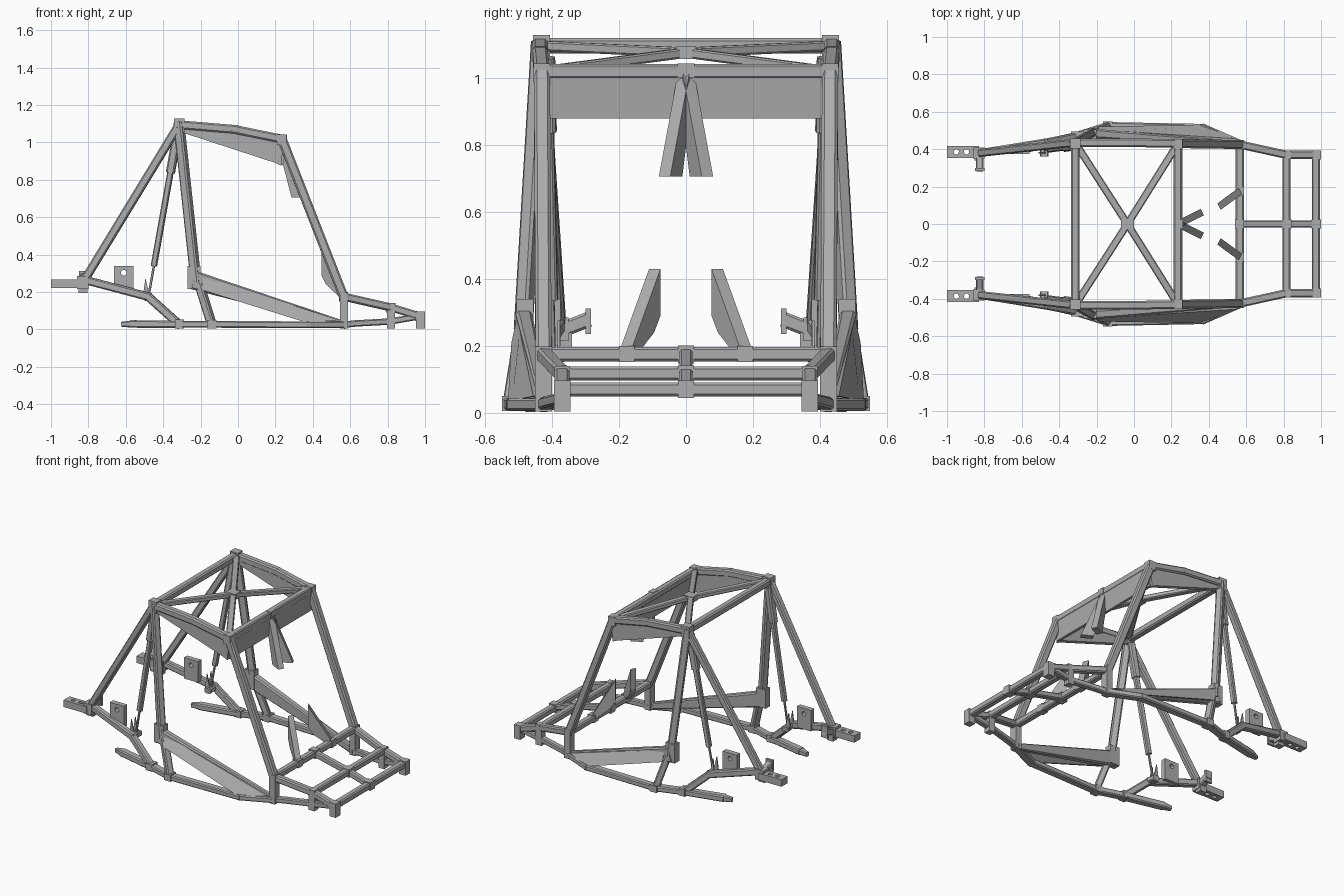
import bpy, bmesh, math
from mathutils import Vector

cube = bpy.data.objects.get("Cube")
if cube:
    bpy.data.objects.remove(cube, do_unlink=True)

steel = bpy.data.materials.new("frame_grey")
steel.use_nodes = True
GREY = (0.42, 0.42, 0.42, 1)
steel.diffuse_color = GREY
steel.node_tree.nodes["Principled BSDF"].inputs["Base Color"].default_value = GREY
T = 0.046  # standard tube width


def finish(name, bm, mirror):
    bmesh.ops.recalc_face_normals(bm, faces=bm.faces)
    mesh = bpy.data.meshes.new(name)
    bm.to_mesh(mesh)
    bm.free()
    mesh.materials.append(steel)
    ob = bpy.data.objects.new(name, mesh)
    bpy.context.collection.objects.link(ob)
    if mirror:
        mod = ob.modifiers.new("Mirror", 'MIRROR')
        mod.use_axis = (False, True, False)
        mod.use_mirror_merge = False
    return ob


def bridge(bm, a, b):
    """Close two matching rings into a solid."""
    n = len(a)
    bm.faces.new(a)
    bm.faces.new(b[::-1])
    for i in range(n):
        j = (i + 1) % n
        bm.faces.new((a[i], b[i], b[j], a[j]))


def beam(name, path, start=(T, T), end=None, mirror=True, extend=0.012):
    """Chamfered square tube along a path, (width, height) tapering start to end."""
    end = end or start
    pts = [Vector(p) for p in path]
    bm = bmesh.new()
    count = len(pts) - 1
    for k in range(count):
        p, q = pts[k], pts[k + 1]
        d = (q - p).normalized()
        side = d.cross(Vector((0, 0, 1)))
        side = side.normalized() if side.length > 0.05 else Vector((0, 1, 0))
        up = side.cross(d)
        rings = []
        for c, t in ((p - d * extend, k / count), (q + d * extend, (k + 1) / count)):
            w = (start[0] + (end[0] - start[0]) * t) / 2
            h = (start[1] + (end[1] - start[1]) * t) / 2
            c0 = min(w, h) * 0.35
            prof = [(w, h - c0), (w - c0, h), (c0 - w, h), (-w, h - c0),
                    (-w, c0 - h), (c0 - w, -h), (w - c0, -h), (w, c0 - h)]
            rings.append([bm.verts.new(c + side * u + up * v) for u, v in prof])
        bridge(bm, *rings)
    return finish(name, bm, mirror)


def prism(name, outline, offset, mirror=True):
    """Flat outline thickened by an offset vector."""
    bm = bmesh.new()
    off = Vector(offset)
    a = [bm.verts.new(Vector(p) - off / 2) for p in outline]
    b = [bm.verts.new(Vector(p) + off / 2) for p in outline]
    bridge(bm, a, b)
    return finish(name, bm, mirror)


def box(name, lo, hi, mirror=True):
    x0, y0, z0 = lo
    x1, y1, z1 = hi
    z = (z0 + z1) / 2
    return prism(name, [(x0, y0, z), (x1, y0, z), (x1, y1, z), (x0, y1, z)],
                 (0, 0, z1 - z0), mirror)


def drilled_plate(name, size, holes, radius, thick, place):
    """Rectangle with round holes; place maps flat coordinates to the model."""
    curve = bpy.data.curves.new(name, 'CURVE')
    curve.dimensions = '2D'
    curve.fill_mode = 'BOTH'
    curve.extrude = thick / 2
    w, h = size[0] / 2, size[1] / 2
    loops = [[(-w, -h), (w, -h), (w, h), (-w, h)]]
    for hx, hy in holes:
        loops.append([(hx + radius * math.cos(math.tau * i / 16),
                       hy + radius * math.sin(math.tau * i / 16)) for i in range(16)])
    for loop in loops:
        sp = curve.splines.new('POLY')
        sp.points.add(len(loop) - 1)
        for pt, (u, v) in zip(sp.points, loop):
            pt.co = (u, v, 0, 1)
        sp.use_cyclic_u = True
    temp = bpy.data.objects.new(name + "_outline", curve)
    bpy.context.collection.objects.link(temp)
    mesh = bpy.data.meshes.new_from_object(
        temp.evaluated_get(bpy.context.evaluated_depsgraph_get()))
    bpy.data.objects.remove(temp, do_unlink=True)
    bm = bmesh.new()
    bm.from_mesh(mesh)
    bpy.data.meshes.remove(mesh)
    bmesh.ops.remove_doubles(bm, verts=bm.verts, dist=0.0001)
    for v in bm.verts:
        v.co = place(*v.co)
    for f in bm.faces:
        f.smooth = False
        f.material_index = 0
    return finish(name, bm, True)


# Main joints on the +y side
roof_rear = (-0.315, 0.435, 1.095)
roof_front = (0.235, 0.43, 1.018)
cowl = (0.565, 0.425, 0.175)
cowl_low = (0.565, 0.425, 0.025)
sill_rear = (-0.14, 0.52, 0.027)
sill_tail = (-0.315, 0.465, 0.027)
hoop_foot = (-0.225, 0.485, 0.26)
rear_end = (-0.82, 0.38, 0.265)
spring_seat = (-0.48, 0.435, 0.175)


def flip(p):
    return (p[0], -p[1], p[2])


# Roof: rails, cross bars, X brace, deep side plates and header
beam("roof_rail", [roof_rear, (-0.02, 0.435, 1.07), roof_front])
beam("roof_rear_bar", [roof_rear, flip(roof_rear)], mirror=False)
beam("roof_front_bar", [roof_front, flip(roof_front)], mirror=False)
beam("roof_brace", [roof_rear, (-0.035, 0, 1.075), roof_front], (0.04, 0.03))
box("roof_brace_hub", (-0.07, -0.03, 1.055), (0, 0.03, 1.093), False)
prism("roof_side_plate", [(-0.3, 0.43, 1.11), (0.245, 0.43, 1.03), (0.232, 0.43, 0.875),
                          (0.2, 0.43, 0.89), (-0.29, 0.43, 1.05)], (0, 0.03, 0))
prism("header_plate", [(0.25, -0.43, 1.035), (0.25, 0.43, 1.035),
                       (0.235, 0.43, 0.878), (0.235, -0.43, 0.878)], (0.018, 0, 0), False)
box("roof_rear_joint", (-0.343, 0.405, 1.05), (-0.285, 0.457, 1.127))
box("roof_front_joint", (0.208, 0.405, 0.985), (0.26, 0.455, 1.043))
box("header_joint", (0.225, -0.025, 1.0), (0.262, 0.025, 1.043), False)

# Pillars and rear stays
beam("front_pillar", [roof_front, cowl], (0.048, 0.05))
beam("main_hoop_leg", [roof_rear, hoop_foot], (0.046, 0.05))
beam("rear_stay", [roof_rear, rear_end], (0.042, 0.044))
box("hoop_foot_bracket", (-0.27, 0.455, 0.215), (-0.2, 0.505, 0.34))
beam("hoop_foot_strut", [(-0.205, 0.487, 0.235), sill_rear], (0.046, 0.044))

# Sills, flared side rail and rear lower rails
beam("sill", [sill_tail, sill_rear, (0.37, 0.51, 0.025), cowl_low], (0.05, 0.036))
beam("side_diagonal", [hoop_foot, cowl_low], (0.05, 0.1), (0.03, 0.04))
prism("side_flare", [(-0.19, 0.498, 0.285), (0.54, 0.45, 0.05), (0.37, 0.525, 0.035),
                     (-0.13, 0.54, 0.03), (-0.19, 0.515, 0.21)][:3] + [(-0.19, 0.515, 0.21)],
      (0, 0.012, 0))
box("sill_rear_joint", (-0.165, 0.49, 0.006), (-0.115, 0.549, 0.05))
box("sill_tail_joint", (-0.337, 0.44, 0.006), (-0.29, 0.495, 0.052))
beam("rear_lower_rail", [rear_end, spring_seat, sill_tail], (0.042, 0.044))
beam("sill_tail_bar", [sill_tail, (-0.56, 0.41, 0.029)], (0.05, 0.04))
beam("sill_tail_tip", [(-0.57, 0.408, 0.029), (-0.61, 0.4, 0.027)], (0.048, 0.038), (0.026, 0.028))

# Rear mounts
box("rear_knuckle", (-0.86, 0.35, 0.215), (-0.8, 0.41, 0.285))
beam("rear_cross_stub", [(-0.825, 0.39, 0.24), (-0.825, 0.3, 0.275)], (0.042, 0.046))
box("rear_stub_plate", (-0.85, 0.284, 0.235), (-0.8, 0.3, 0.312))
box("rear_knuckle_lug", (-0.852, 0.34, 0.195), (-0.805, 0.385, 0.24))
drilled_plate("rear_bumper_mount", (0.17, 0.064), [(-0.035, 0), (0.02, 0)], 0.014, 0.046,
              lambda u, v, n: (u - 0.915, v + 0.386, n + 0.245))
drilled_plate("rear_hole_bracket", (0.105, 0.14), [(0, 0.033)], 0.015, 0.035,
              lambda u, v, n: (u - 0.611, n + 0.392, v + 0.27))

# Suspension struts: thick upper body, slimmer tube, thin rod and clevis
top, low = Vector((-0.322, 0.415, 1.06)), Vector((-0.476, 0.395, 0.19))
stages = [("strut_body", 0, 0.255, 0.046), ("strut_tube", 0.25, 0.83, 0.032),
          ("strut_rod", 0.82, 1, 0.012)]
for name, a, b, w in stages:
    beam(name, [top.lerp(low, a), top.lerp(low, b)], (w, w), extend=0)
for name, y in (("strut_clevis_inner", 0.38), ("strut_clevis_outer", 0.42)):
    prism(name, [(-0.51, y, 0.165), (-0.46, y, 0.155), (-0.48, y, 0.21), (-0.495, y, 0.275)],
          (0, 0.008, 0))
beam("strut_seat", [spring_seat, (-0.48, 0.375, 0.17)], (0.045, 0.035))

# Nose: stepped upper rails, lower rails, posts and cross bars
nose_mid, nose_tip = (0.815, 0.37, 0.118), (0.973, 0.37, 0.07)
beam("nose_upper_rail", [cowl, nose_mid, nose_tip], (0.044, 0.042))
beam("nose_lower_rail", [cowl_low, (0.63, 0.41, 0.032), (0.81, 0.37, 0.042), nose_tip],
     (0.04, 0.034))
for name, p in (("cowl_bar", cowl), ("nose_mid_bar", nose_mid), ("nose_tip_bar", nose_tip)):
    beam(name, [p, flip(p)], (0.044, 0.042), mirror=False)
box("cowl_post", (0.545, 0.4, 0.004), (0.588, 0.45, 0.198))
box("nose_mid_post", (0.797, 0.347, 0.004), (0.84, 0.392, 0.14))
box("nose_tip_post", (0.953, 0.345, 0.004), (1.0, 0.394, 0.096))
beam("nose_centre_rail", [(0.565, 0, 0.175), (0.815, 0, 0.118), (0.973, 0, 0.07)],
     (0.04, 0.038), mirror=False)
for i, (x, z) in enumerate(((0.565, 0.175), (0.817, 0.116), (0.975, 0.071))):
    box("nose_centre_joint_%d" % (i + 1), (x - 0.025, -0.024, z - 0.027),
        (x + 0.024, 0.024, z + 0.026), False)

# Windscreen stub bars cut short, below the header and above the cowl
prism("cowl_fin", [(0.455, 0.093, 0.43), (0.455, 0.093, 0.29), (0.48, 0.112, 0.24),
                   (0.568, 0.176, 0.157), (0.568, 0.176, 0.2)], (-0.018, 0.034, 0))
box("cowl_fin_joint", (0.543, 0.153, 0.152), (0.588, 0.2, 0.2))
prism("header_fin", [(0.25, 0.006, 1.02), (0.25, 0.006, 0.88), (0.295, 0.028, 0.705),
                     (0.365, 0.064, 0.705)], (-0.018, 0.034, 0))
